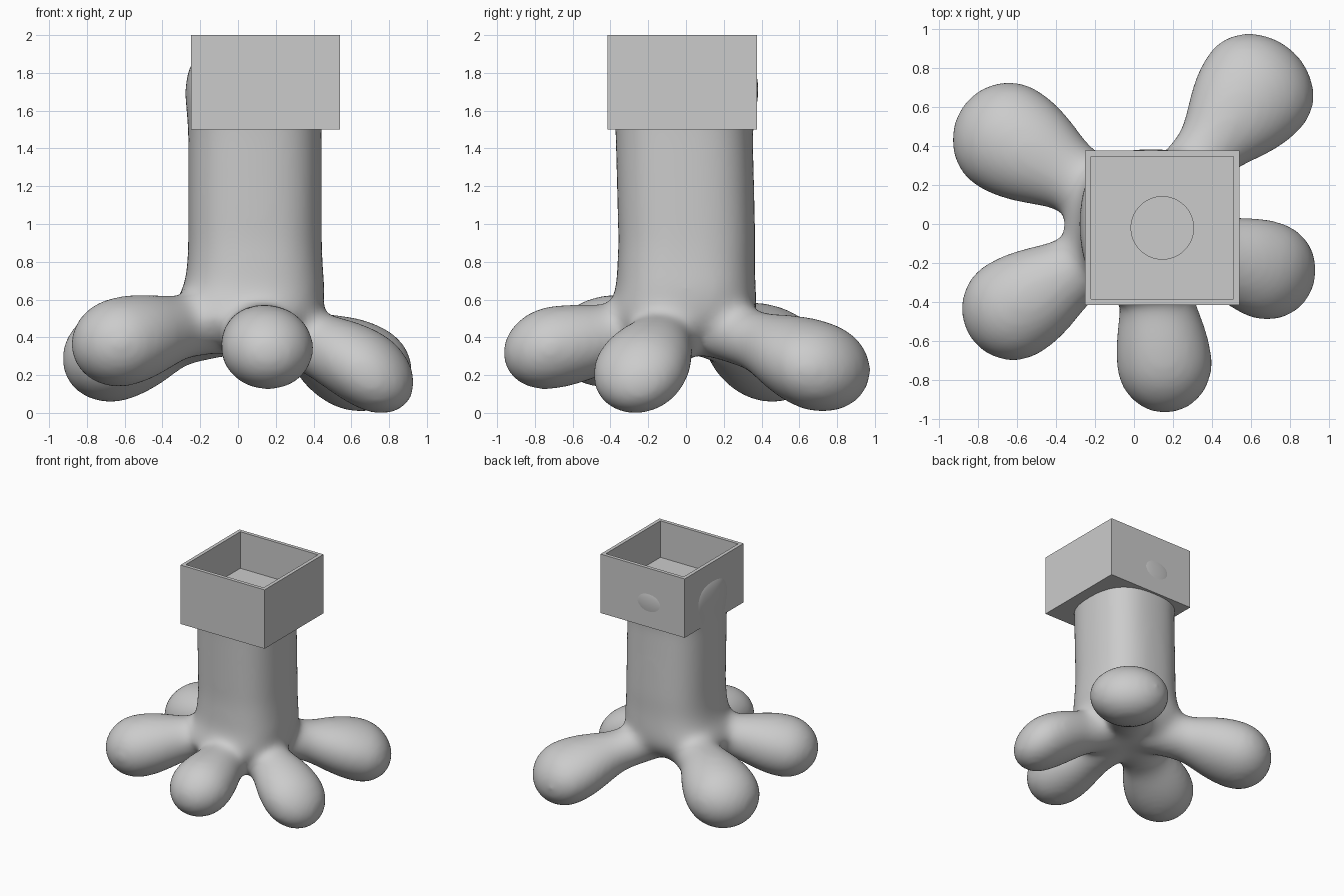
import bpy, bmesh, math
from mathutils import Vector, Matrix

cube = bpy.data.objects.get("Cube")
if cube:
    bpy.data.objects.remove(cube, do_unlink=True)

grey = bpy.data.materials.new("light_grey")
grey.use_nodes = True
grey.diffuse_color = (0.6, 0.6, 0.6, 1)
grey.node_tree.nodes["Principled BSDF"].inputs["Base Color"].default_value = (0.6, 0.6, 0.6, 1)


def make_object(name, bm):
    bmesh.ops.recalc_face_normals(bm, faces=bm.faces)
    mesh = bpy.data.meshes.new(name)
    bm.to_mesh(mesh)
    bm.free()
    mesh.materials.append(grey)
    obj = bpy.data.objects.new(name, mesh)
    bpy.context.collection.objects.link(obj)
    return obj


def make_box(name, low, high):
    bm = bmesh.new()
    low, high = Vector(low), Vector(high)
    size = Matrix.Diagonal((*(high - low), 1))
    bmesh.ops.create_cube(bm, size=1, matrix=Matrix.Translation((low + high) / 2) @ size)
    return make_object(name, bm)


def activate(obj):
    bpy.ops.object.select_all(action="DESELECT")
    bpy.context.view_layer.objects.active = obj
    obj.select_set(True)


def apply(obj, kind, **settings):
    mod = obj.modifiers.new(kind.title(), kind)
    for key, value in settings.items():
        setattr(mod, key, value)
    activate(obj)
    bpy.ops.object.modifier_apply(modifier=mod.name)


def cut(obj, cutter):
    cutter.hide_render = True
    apply(obj, "BOOLEAN", operation="DIFFERENCE", solver="EXACT", object=cutter)
    bpy.data.objects.remove(cutter, do_unlink=True)


# Column: rounded-square sections, flared into a hub at the foot
def add_column(bm, sections, sides=64, power=2.6):
    rings = []
    for z, cx, cy, rx, ry in sections:
        ring = []
        for i in range(sides):
            a = math.tau * i / sides
            c, s = math.cos(a), math.sin(a)
            x = math.copysign(abs(c) ** (2 / power), c)
            y = math.copysign(abs(s) ** (2 / power), s)
            ring.append(bm.verts.new((cx + rx * x, cy + ry * y, z)))
        rings.append(ring)
    for a, b in zip(rings, rings[1:]):
        for i in range(sides):
            j = (i + 1) % sides
            bm.faces.new((a[i], a[j], b[j], b[i]))
    bm.faces.new(rings[0][::-1])
    bm.faces.new(rings[-1])


# Leg: overlapping ellipsoids that narrow at the waist and swell to a drooping foot
def add_leg(bm, tip, foot, waist, pitch, hump, steps=18):
    hub, tip, foot = Vector((0.07, 0, 0.49)), Vector(tip), Vector(foot)
    yaw = math.atan2(tip.y - hub.y, tip.x - hub.x)
    turn = Matrix.Rotation(yaw, 4, "Z") @ Matrix.Rotation(math.radians(pitch), 4, "Y")
    grow = Vector((0.02, 0.02, 0.02))   # allows for shrinkage when smoothed
    for i in range(steps + 1):
        t = i / steps
        p = hub.lerp(tip, t)
        p.z += hump * math.sin(math.pi * t)
        u = max(0, t * 2 - 1)
        radii = Vector((waist, waist, waist * 0.93)).lerp(foot, u * u * (3 - 2 * u)) + grow
        bmesh.ops.create_icosphere(bm, subdivisions=4, radius=1,
                                   matrix=Matrix.Translation(p) @ turn @ Matrix.Diagonal((*radii, 1)))


body_bm = bmesh.new()
add_column(body_bm, [
    (0.35, 0.05, 0, 0.24, 0.24),
    (0.41, 0.04, -0.02, 0.34, 0.34),
    (0.50, 0.04, -0.025, 0.405, 0.395),
    (0.58, 0.06, -0.01, 0.395, 0.385),
    (0.66, 0.085, 0, 0.375, 0.37),
    (0.76, 0.09, 0, 0.36, 0.365),
    (0.90, 0.09, 0.005, 0.354, 0.363),
    (1.50, 0.09, -0.01, 0.354, 0.364),
    (1.70, 0.085, 0, 0.367, 0.389),
    (1.82, 0.09, 0, 0.357, 0.375),
    (1.92, 0.10, 0, 0.30, 0.30),
])
# tip centre, foot radii (along, across, thick), waist radius, droop angle, arch height
for leg in [
    ((-0.65, 0.44, 0.31), (0.27, 0.275, 0.23), 0.165, 25, 0.025),
    ((-0.62, -0.435, 0.375), (0.25, 0.25, 0.22), 0.16, 15, 0.025),
    ((0.155, -0.71, 0.345), (0.25, 0.23, 0.2), 0.17, 20, -0.01),
    ((0.685, -0.24, 0.23), (0.265, 0.24, 0.18), 0.16, 40, 0.02),
    ((0.635, 0.7, 0.245), (0.25, 0.29, 0.215), 0.15, 30, 0.02),
]:
    add_leg(body_bm, *leg)
body = make_object("body_with_legs", body_bm)
apply(body, "REMESH", mode="VOXEL", voxel_size=0.02)
apply(body, "SMOOTH", factor=0.5, iterations=60)
cut(body, make_box("body_cutter", (-0.23, -0.39, 1.56), (0.52, 0.36, 2.2)))
if not body.data.materials:
    body.data.materials.append(grey)
activate(body)
bpy.ops.object.shade_smooth_by_angle(angle=math.radians(40))

# Open tray with a round recess in its floor
tray = make_box("tray", (-0.25, -0.415, 1.5), (0.54, 0.375, 2))
cut(tray, make_box("tray_cutter", (-0.22, -0.385, 1.69), (0.51, 0.345, 2.2)))
hole_bm = bmesh.new()
bmesh.ops.create_cone(hole_bm, cap_ends=True, segments=64, radius1=0.16, radius2=0.16,
                      depth=0.4, matrix=Matrix.Translation((0.145, -0.02, 1.8)))
cut(tray, make_object("recess_cutter", hole_bm))
